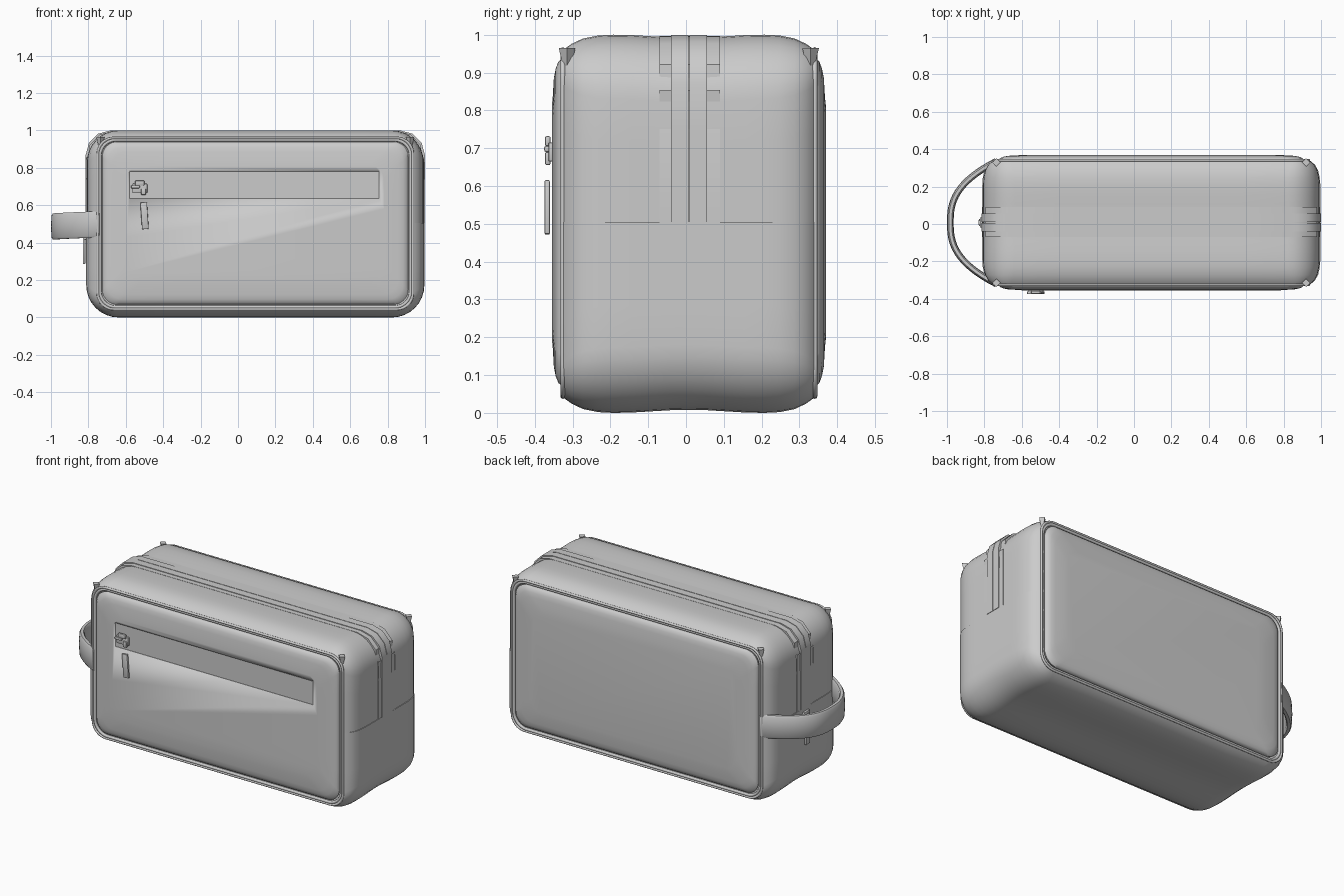
import bpy, bmesh
from math import sin, cos, pi, radians
from mathutils import Vector, Matrix

if "Cube" in bpy.data.objects:
    bpy.data.objects.remove(bpy.data.objects["Cube"])

CX, CY, CZ = 0.0925, 0.0075, 0.502   # centre of the bag body


def finish(bm, name, angle=35):
    bmesh.ops.recalc_face_normals(bm, faces=bm.faces)
    me = bpy.data.meshes.new(name)
    bm.to_mesh(me)
    bm.free()
    ob = bpy.data.objects.new(name, me)
    bpy.context.collection.objects.link(ob)
    me.shade_smooth()
    me.set_sharp_from_angle(angle=radians(angle))
    return ob


def round_rect(hx, hz, r, n=8, m=6):
    """Rounded rectangle in x/z: n steps per corner, m steps per straight side."""
    corners = []
    for k, (sx, sz) in enumerate([(1, 1), (-1, 1), (-1, -1), (1, -1)]):
        corners.append([Vector((sx * (hx - r) + r * cos(pi / 2 * (k + i / n)),
                                sz * (hz - r) + r * sin(pi / 2 * (k + i / n)))) for i in range(n + 1)])
    pts = []
    for k in range(4):
        pts += corners[k]
        a, b = corners[k][-1], corners[(k + 1) % 4][0]
        pts += [a.lerp(b, j / m) for j in range(1, m)]
    return pts


def loft(rings, closed=False, cz=CZ):
    """Skin rounded-rectangle rings (y offset, half x, half z, radius)."""
    bm = bmesh.new()
    loops = [[bm.verts.new((CX + p.x, CY + s, cz + p.y)) for p in round_rect(hx, hz, r)]
             for s, hx, hz, r in rings]
    pairs = list(zip(loops, loops[1:]))
    if closed:
        pairs.append((loops[-1], loops[0]))
    for a, b in pairs:
        for i in range(len(a)):
            j = (i + 1) % len(a)
            bm.faces.new((a[i], a[j], b[j], b[i]))
    if not closed:
        bm.faces.new(loops[0])
        bm.faces.new(loops[-1])
    return bm


def ribbon(name, path, side, width, section):
    """Sweep a section [(across, outward)] along a path; side is the width axis."""
    bm = bmesh.new()
    side = Vector(side)
    loops = []
    for i, p in enumerate(path):
        t = (path[min(i + 1, len(path) - 1)] - path[max(i - 1, 0)]).normalized()
        out = t.cross(side).normalized()
        loops.append([bm.verts.new(p + side * (u * width) + out * v) for u, v in section])
    for a, b in zip(loops, loops[1:]):
        for i in range(len(a)):
            j = (i + 1) % len(a)
            bm.faces.new((a[i], a[j], b[j], b[i]))
    bm.faces.new(loops[0])
    bm.faces.new(loops[-1])
    return finish(bm, name)


def box(name, lo, hi, bevel=0.004, tilt=0.0):
    lo, hi = Vector(lo), Vector(hi)
    bm = bmesh.new()
    bmesh.ops.create_cube(bm, size=1, matrix=Matrix.Translation((lo + hi) / 2)
                          @ Matrix.Rotation(tilt, 4, 'Y') @ Matrix.Diagonal((hi - lo).to_4d()))
    if bevel:
        bmesh.ops.bevel(bm, geom=bm.edges[:], offset=bevel, segments=2, affect='EDGES', profile=0.5)
    return finish(bm, name)


# Main body: puffy gusset with a slight dip along the zip line
half = [(0.0, .900, .490, .17), (.05, .900, .491, .17), (.10, .900, .494, .17), (.15, .900, .497, .17),
        (.20, .900, .498, .17), (.24, .897, .496, .165), (.28, .888, .488, .15),
        (.31, .871, .474, .125), (.328, .850, .461, .10), (.336, .838, .454, .085), (.325, .825, .441, .08)]
profile = [(-s, *r) for s, *r in half[:0:-1]] + half
finish(loft(profile), "body_gusset", 50)

# Lower cover wrapped around the bottom half
bm = loft([(s * .998, hx + .004, hz + .004, r + .003) for s, hx, hz, r in profile])
cut = bmesh.ops.bisect_plane(bm, geom=bm.verts[:] + bm.edges[:] + bm.faces[:],
                             plane_co=(0, 0, .505), plane_no=(0, 0, 1), clear_outer=True)
bmesh.ops.holes_fill(bm, edges=[e for e in bm.edges if e.is_boundary])
finish(bm, "lower_cover", 50)

# Front and back padded panels with piping around each
panels = {}
for side, label in ((-1, "front"), (1, "back")):
    pillow = [(.31, .815, .432, .08), (.333, .818, .435, .08), (.345, .808, .425, .08), (.352, .790, .407, .08),
              (.357, .765, .382, .08), (.360, .710, .330, .08), (.3622, .690, .310, .08)]
    panels[label] = finish(loft([(side * s, *r) for s, *r in pillow], cz=.504), label + "_panel", 50)
    for k, (off, s, rad) in enumerate(((.831, .329, .009), (.842, .333, .007))):
        tube = [(side * (s + rad * cos(a)), off + rad * sin(a), off - .384 + rad * sin(a), .085 + rad * sin(a))
                for a in (2 * pi * i / 8 for i in range(8))]
        finish(loft(tube, closed=True), f"{label}_piping_{k + 1}", 60)

# Recessed zip pocket in the front panel
cutter = box("pocket_cutter", (-.58, -.45, .635), (.755, -.3505, .78), bevel=0)
cutter.hide_render = True
cutter.hide_viewport = True
cutter.display_type = 'WIRE'
cut_mod = panels["front"].modifiers.new("pocket_recess", 'BOOLEAN')
cut_mod.operation = 'DIFFERENCE'
cut_mod.object = cutter
cut_mod.solver = 'EXACT'


# Zip tapes running over the top and down both ends
def zip_path(hx, hz, r, y):
    top = [p for p in round_rect(hx, hz, r, n=3) if p.y > .05]
    top.sort(key=lambda p: (p.x, p.y if p.x < 0 else -p.y))
    ends = [Vector((-hx, .003))] + top + [Vector((hx, .003))]
    return [Vector((CX + p.x, y, CZ + p.y)) for p in ends]


strip = [(-.5, -.012), (.5, -.012), (.5, .012), (-.5, .012)]
ribbon("zip_tape", zip_path(.891, .482, .13, .01), (0, 1, 0), .16, strip)
for y, label in ((-.017, "front"), (.0325, "back")):
    ribbon("zip_teeth_" + label, zip_path(.895, .4855, .12, y), (0, 1, 0), .046, strip)

# Side carry strap, bowed outwards at the left end
path = []
for i in range(33):
    u = -1 + i / 16
    path.append(Vector((-.735 - .247 * (1 - abs(u) ** 2.6), CY + .328 * u, .498 - .012 * (1 - u * u))))
lens = [(-.5, -.008), (-.42, -.015), (0, -.018), (.42, -.015), (.5, -.008),
        (.5, .008), (.42, .015), (0, .018), (-.42, .015), (-.5, .008)]
ribbon("carry_strap", path, (0, 0, 1), .14, lens)

# Small folded seam ends at the upper corners
for sx in (-1, 1):
    for sy in (-1, 1):
        bm = bmesh.new()
        bmesh.ops.create_cone(bm, cap_ends=True, segments=4, radius1=.004, radius2=.022, depth=.075,
                              matrix=Matrix.Translation((CX + sx * .828, CY + sy * .322, .927)))
        finish(bm, "seam_end")

# Pocket zip slider and pull
box("pocket_slider_base", (-.565, -.364, .665), (-.485, -.349, .715))
box("pocket_slider_bridge", (-.55, -.373, .705), (-.50, -.358, .732), .005)
box("pocket_slider_loop", (-.572, -.375, .690), (-.525, -.360, .706), .005)
box("pocket_slider_hook", (-.518, -.373, .655), (-.492, -.358, .690), .005)
box("pocket_pull_tab", (-.518, -.374, .472), (-.482, -.360, .615), .004, tilt=radians(-4))

# Main zip slider and pull at the left end
box("main_slider_base", (-.824, -.02, .415), (-.805, .035, .485))
box("main_slider_bridge", (-.832, -.006, .43), (-.818, .021, .47))
box("main_pull_tab", (-.830, -.011, .285), (-.816, .026, .425))
